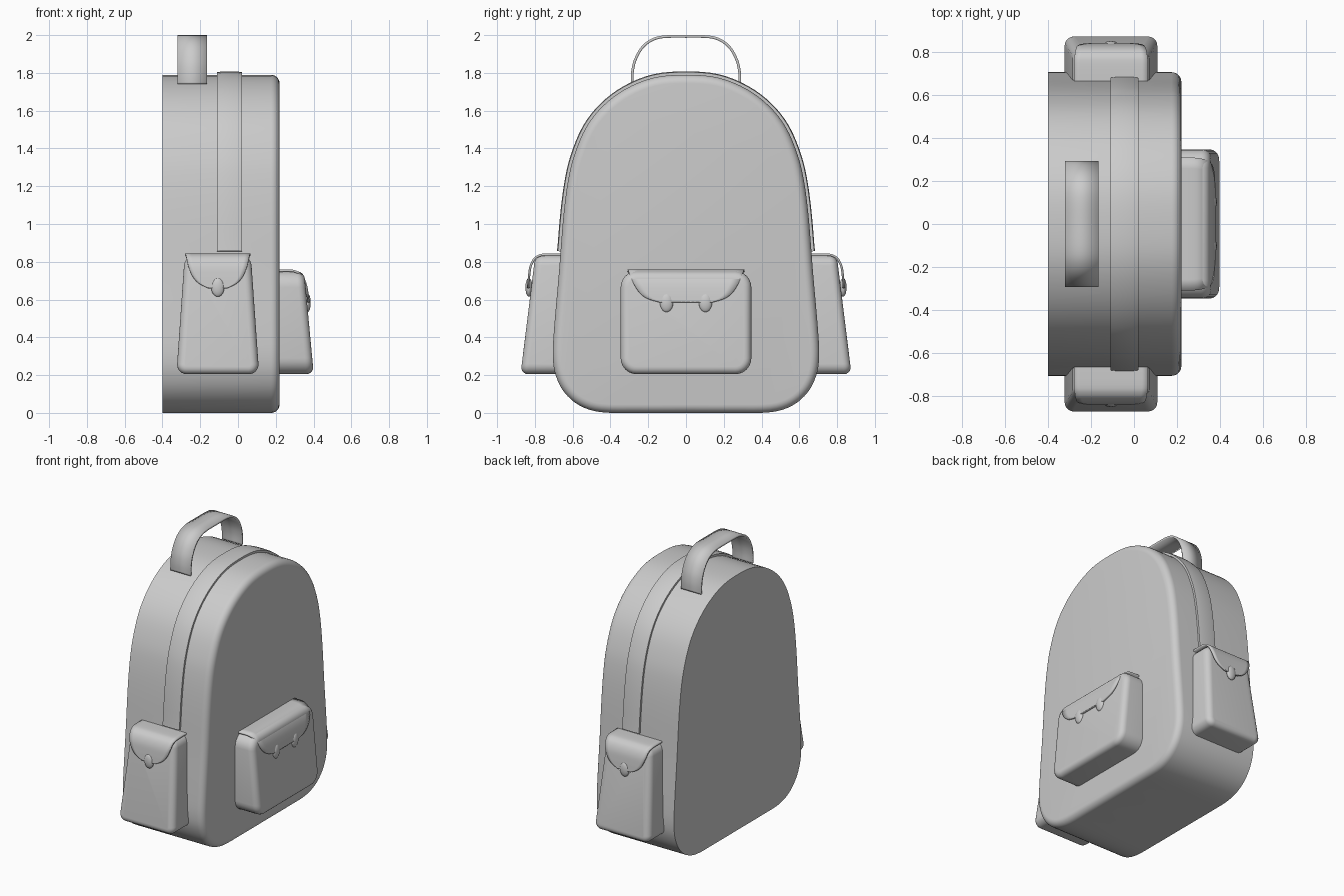
import bpy, bmesh, math
from mathutils import Vector

if "Cube" in bpy.data.objects:
    bpy.data.objects.remove(bpy.data.objects["Cube"])


def make(name, rings, closed=True, caps=True, solid=0, angle=40):
    """Skin a list of equal-length point rings into a smooth-shaded mesh."""
    bm = bmesh.new()
    vs = [[bm.verts.new(p) for p in r] for r in rings]
    n = len(rings[0])
    for a, b in zip(vs, vs[1:]):
        for i in range(n if closed else n - 1):
            j = (i + 1) % n
            bm.faces.new((a[i], a[j], b[j], b[i]))
    if caps:
        bm.faces.new(vs[0])
        bm.faces.new(vs[-1])
    bmesh.ops.recalc_face_normals(bm, faces=bm.faces)
    me = bpy.data.meshes.new(name)
    bm.to_mesh(me)
    bm.free()
    ob = bpy.data.objects.new(name, me)
    bpy.context.collection.objects.link(ob)
    if solid:
        m = ob.modifiers.new("thickness", 'SOLIDIFY')
        m.thickness, m.offset = solid, 0
    smooth(ob, angle)
    return ob


def smooth(ob, angle=40):
    bpy.ops.object.select_all(action='DESELECT')
    ob.select_set(True)
    bpy.context.view_layer.objects.active = ob
    bpy.ops.object.shade_smooth_by_angle(angle=math.radians(angle))


def spline(pts, steps, closed=False):
    """Catmull-Rom curve through 2D points."""
    P = [Vector(p) for p in pts]
    n, out = len(P), []
    get = (lambda i: P[i % n]) if closed else (lambda i: P[max(0, min(n - 1, i))])
    for i in range(n if closed else n - 1):
        a, b, c, d = (get(i + k) for k in (-1, 0, 1, 2))
        for s in range(steps):
            t = s / steps
            out.append(0.5 * (2 * b + (c - a) * t + (2 * a - 5 * b + 4 * c - d) * t * t
                              + (3 * b - a - 3 * c + d) * t ** 3))
    return out if closed else out + [P[-1]]


def offset(pts, dist, closed=True):
    """Move a counter-clockwise outline outwards by dist."""
    n, out = len(pts), []
    for i, p in enumerate(pts):
        a = pts[i - 1] if closed or i else p
        b = pts[(i + 1) % n] if closed or i < n - 1 else p
        t = (b - a).normalized()
        out.append(p + Vector((t.y, -t.x)) * dist)
    return out


# body: arched outline pushed along x, with a rounded front rim
half = [(.25, 0), (.45, .004), (.565, .04), (.645, .11), (.69, .2), (.705, .3),
        (.698, .45), (.672, .75), (.65, 1.03), (.626, 1.22), (.593, 1.36), (.53, 1.51),
        (.44, 1.625), (.32, 1.715), (.17, 1.775)]
outline = spline([(0, 0)] + half + [(0, 1.79)] + [(-y, z) for y, z in reversed(half)], 4, True)
rings = [[(-.4, p.x, p.y) for p in outline]]
R = .045
for k in range(7):
    a = math.pi / 2 * k / 6
    rings.append([(.22 - R + R * math.sin(a), p.x, p.y)
                  for p in offset(outline, -R * (1 - math.cos(a)))])
make("body", rings)

# zip strip: raised band running over the arch
arch = [p for p in outline if p.y > .86]
arch = [Vector((.665, .855))] + arch + [Vector((-.665, .855))]
lo, hi = offset(arch, -.02, False), offset(arch, .014, False)
top = offset(arch, .018, False)
make("zip_strip", [[(-.11, a.x, a.y), (-.11, b.x, b.y), (-.08, c.x, c.y),
                    (-.01, c.x, c.y), (.02, b.x, b.y), (.02, a.x, a.y)]
                   for a, b, c in zip(lo, hi, top)])

# carry handle: thin bent strap
hh = [(.285, 1.74), (.284, 1.80), (.27, 1.865), (.235, 1.93), (.185, 1.972), (.12, 1.991)]
path = spline(hh + [(0, 1.993)] + [(-y, z) for y, z in reversed(hh)], 4)
make("carry_handle", [[(-.32, p.x, p.y), (-.165, p.x, p.y)] for p in path],
     closed=False, caps=False, solid=.014)


def rounded_outline(w0, w1, z0, z1, r, seg=6):
    """Trapezoid in (u, z) with rounded corners, counter-clockwise."""
    C = [Vector(c) for c in ((-w0, z0), (w0, z0), (w1, z1), (-w1, z1))]
    out = []
    for i, c in enumerate(C):
        a = c + (C[i - 1] - c).normalized() * r
        b = c + (C[(i + 1) % 4] - c).normalized() * r
        for k in range(seg + 1):
            t = k / seg
            # quadratic bent closer to a circular corner
            m = a * (1 - t) ** 2 + b * t * t
            w = 1.42 * t * (1 - t)
            out.append((m + c * w) / ((1 - t) ** 2 + t * t + w))
    return out


def pocket(name, put, shape, base, face, flap, buttons):
    """Wedge pocket with flap and buttons; put maps (u, depth, z) to the world."""
    z0, z1 = shape[2], shape[3]
    depth = lambda z: face[0] + (face[1] - face[0]) * (z - z0) / (z1 - z0)
    ol = rounded_outline(*shape)
    rings, r = [[put(p.x, base, p.y) for p in ol]], .04
    for k in range(6):
        a = math.pi / 2 * k / 5
        rings.append([put(p.x, depth(p.y) - r * (1 - math.sin(a)), p.y)
                      for p in offset(ol, -r * (1 - math.cos(a)))])
    make(name, rings)
    # flap draped over the top edge, narrowing to a curved lower edge
    rows = spline(flap, 4)
    make(name + "_flap", [[put(w * c / 6, d, z) for c in range(-6, 7)] for d, z, w in rows],
         closed=False, caps=False, solid=.012)
    # buttons
    for i, (u, d, z) in enumerate(buttons):
        bpy.ops.mesh.primitive_uv_sphere_add(segments=20, ring_count=12, radius=1,
                                             location=put(u, d, z))
        ob = bpy.context.object
        ob.name = f"{name}_button_{i + 1}"
        size = Vector(put(.035, .018, .05)) - Vector(put(0, 0, 0))
        ob.scale = [abs(s) for s in size]
        smooth(ob)


# large pocket on the face of the body
pocket("main_pocket", lambda u, d, z: (d, u, z), (.346, .346, .205, .75, .085), .19, (.401, .35),
       [(.2, .752, .31), (.28, .753, .308), (.318, .742, .302), (.342, .718, .292),
        (.358, .68, .275), (.367, .635, .245), (.371, .605, .205), (.373, .585, .14)],
       [(s * .103, .367, .583) for s in (-1, 1)])

# matching pockets on both flanks
for side, s in (("left", -1), ("right", 1)):
    pocket(side + "_side_pocket", lambda u, d, z, s=s: (u - .107, s * d, z),
           (.219, .175, .205, .835, .055), .6, (.876, .798),
           [(.62, .838, .172), (.745, .838, .172), (.785, .829, .168), (.808, .808, .163),
            (.824, .77, .154), (.831, .72, .132), (.834, .685, .1), (.836, .66, .05)],
           [(0, .832, .665)])
